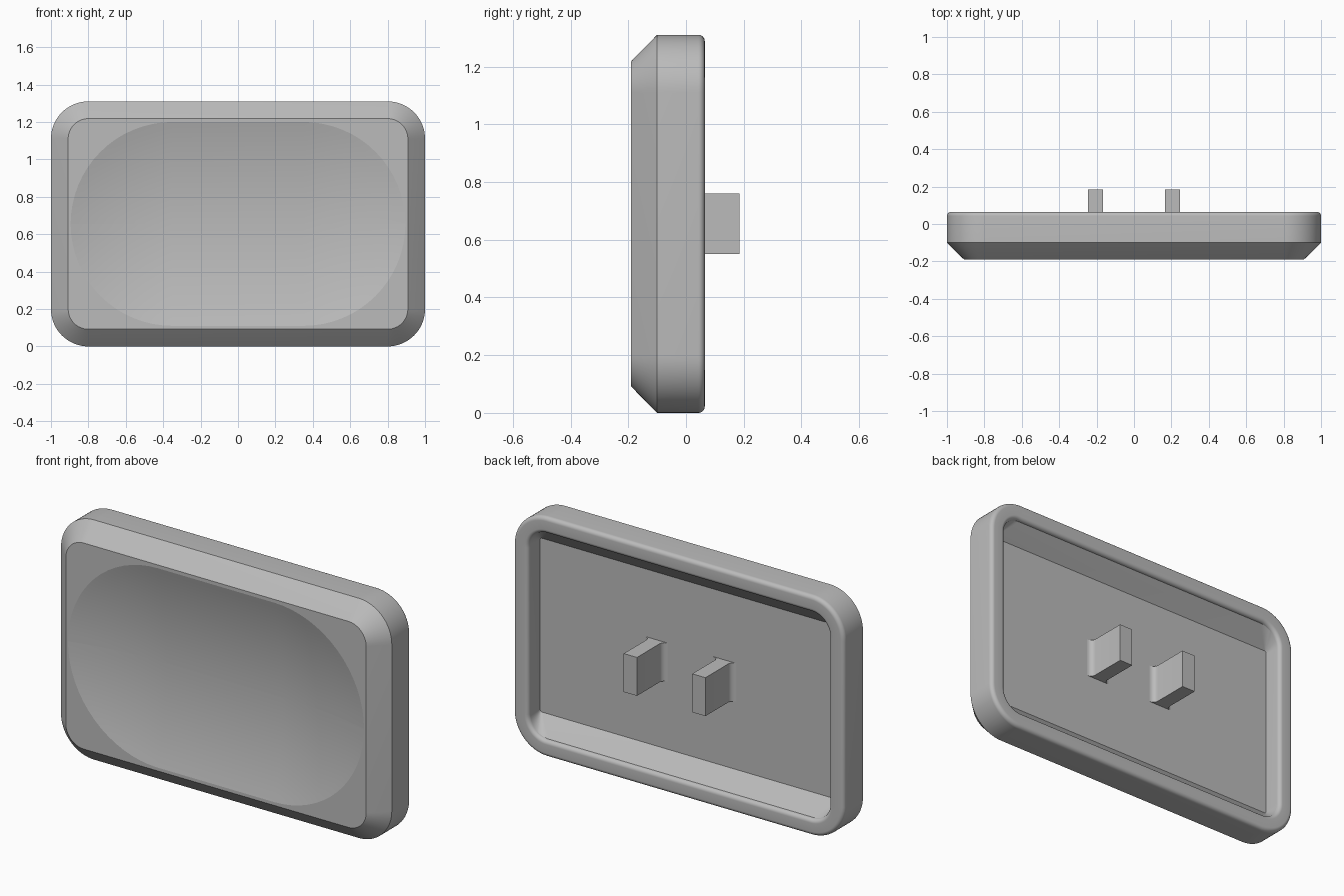
import bpy, bmesh, math

cube = bpy.data.objects.get("Cube")
if cube:
    bpy.data.objects.remove(cube)

MID_Z = 0.655
STEPS = 16

grey = bpy.data.materials.new("plain_grey")
grey.use_nodes = True
colour = (0.5, 0.5, 0.5, 1)
grey.diffuse_color = colour
grey.node_tree.nodes["Principled BSDF"].inputs["Base Color"].default_value = colour


def finish(name, bm, angle):
    bmesh.ops.recalc_face_normals(bm, faces=bm.faces)
    mesh = bpy.data.meshes.new(name)
    bm.to_mesh(mesh)
    bm.free()
    mesh.materials.append(grey)
    obj = bpy.data.objects.new(name, mesh)
    bpy.context.collection.objects.link(obj)
    bpy.ops.object.select_all(action="DESELECT")
    obj.select_set(True)
    bpy.context.view_layer.objects.active = obj
    bpy.ops.object.shade_smooth_by_angle(angle=math.radians(angle))
    return obj


def ring(bm, half_x, half_z, radius, y):
    """Rounded rectangle facing the front, always with the same vertex count."""
    verts = []
    for corner, (sx, sz) in enumerate([(1, 1), (-1, 1), (-1, -1), (1, -1)]):
        for i in range(STEPS + 1):
            a = math.pi / 2 * (corner + i / STEPS)
            x = sx * (half_x - radius) + radius * math.cos(a)
            z = sz * (half_z - radius) + radius * math.sin(a)
            verts.append(bm.verts.new((x, y, MID_Z + z)))
    return verts


# Shell sections, from the pocket floor round the rim to the front dish
FLOOR, BACK, SHOULDER, FRONT = -0.04, 0.065, -0.10, -0.19
FILLET, RIM = 0.022, 0.09
sections = [(0.91, 0.475, 0.012, FLOOR)]
for i in range(9):  # inner rim fillet
    a = math.pi / 2 * i / 8
    inset = RIM - FILLET * (1 - math.cos(a))
    sections.append((1 - inset, MID_Z - inset, 0.2 - inset,
                     BACK - FILLET * (1 - math.sin(a))))
for i in range(9):  # outer rim fillet
    a = math.pi / 2 * i / 8
    inset = FILLET * (1 - math.sin(a))
    sections.append((1 - inset, MID_Z - inset, 0.2 - inset,
                     BACK - FILLET * (1 - math.cos(a))))
sections.append((1, MID_Z, 0.2, SHOULDER))
sections.append((0.915, 0.57, 0.115, FRONT + 0.006))
sections.append((0.908, 0.563, 0.108, FRONT))

# Scooped dish: a shallow arc swept round a straight middle line
DISH_R, DISH_DEPTH, DISH_LINE = 0.545, 0.072, 0.35
arc_r = (DISH_R ** 2 + DISH_DEPTH ** 2) / (2 * DISH_DEPTH)
for i in range(16):
    r = DISH_R * (1 - i / 15) + 0.002 * i / 15
    depth = math.sqrt(arc_r ** 2 - r ** 2) - (arc_r - DISH_DEPTH)
    sections.append((DISH_LINE + r, r, r, FRONT + depth))

bm = bmesh.new()
rings = [ring(bm, *s) for s in sections]
for a, b in zip(rings, rings[1:]):
    for i in range(len(a)):
        j = (i + 1) % len(a)
        bm.faces.new((a[i], a[j], b[j], b[i]))
bm.faces.new(rings[0])
bm.faces.new(rings[-1])
finish("shell", bm, 13)


# Mounting pegs with flared roots
def peg(name, centre_x):
    half, flare, tip = 0.04, 0.03, 0.185
    side = [(half, tip)]
    for i in range(7):
        a = math.pi / 2 * i / 6
        side.append((half + flare * (1 - math.cos(a)),
                     FLOOR + flare * (1 - math.sin(a))))
    outline = side + [(-x, y) for x, y in reversed(side)]
    bm = bmesh.new()
    base = bm.faces.new([bm.verts.new((centre_x + x, y, 0.55)) for x, y in outline])
    top = bmesh.ops.extrude_face_region(bm, geom=[base])["geom"]
    bmesh.ops.translate(bm, vec=(0, 0, 0.21),
                        verts=[v for v in top if isinstance(v, bmesh.types.BMVert)])
    finish(name, bm, 25)


for name, side in (("left_peg", 1), ("right_peg", -1)):
    peg(name, side * 0.207)
